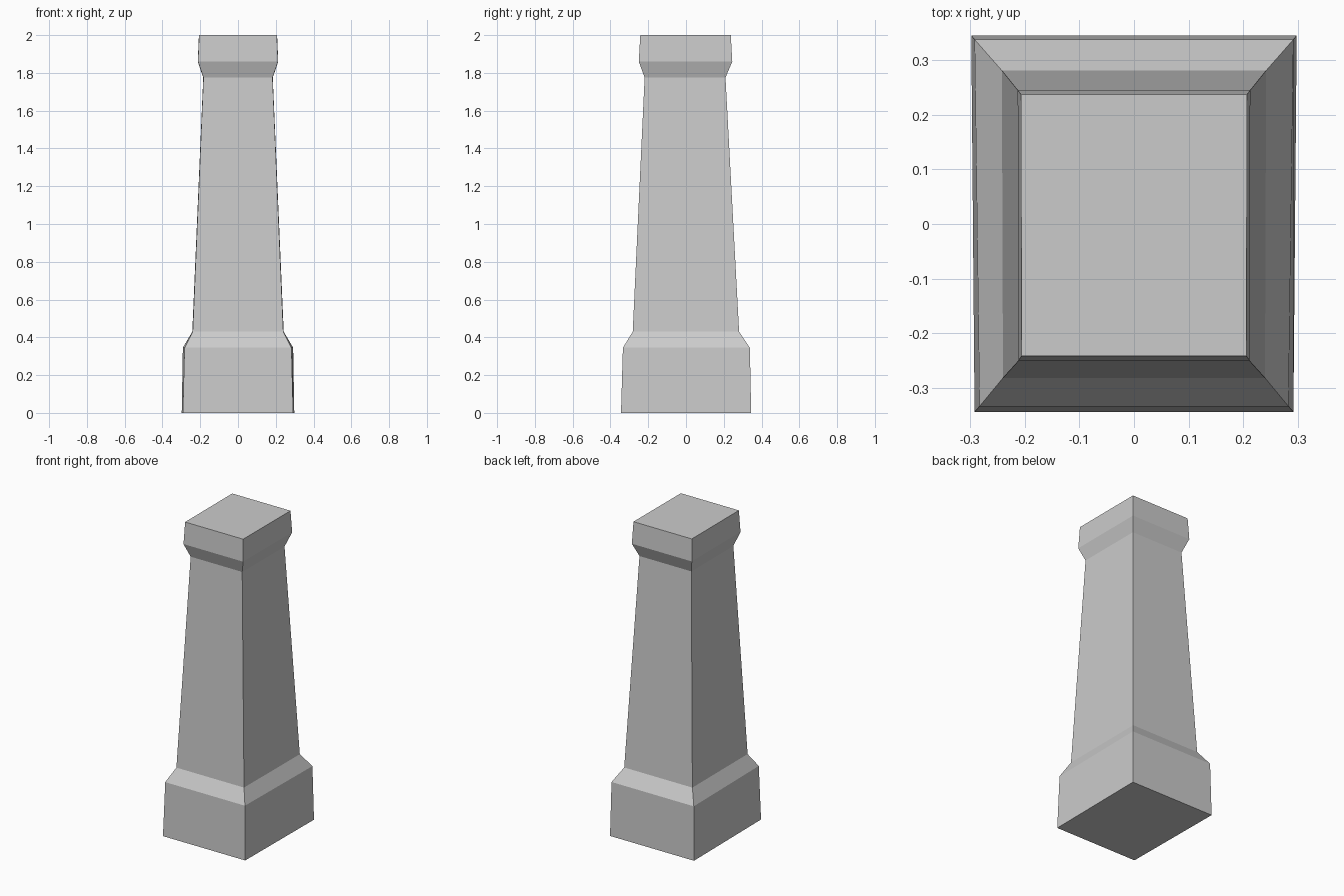
import bpy, bmesh

if "Cube" in bpy.data.objects:
    bpy.data.objects.remove(bpy.data.objects["Cube"])

# Profile rings: height, half width at front, half width at back, front y, back y
RINGS = [
    (0.0,   0.292, 0.298, -0.344, 0.345),   # base bottom
    (0.345, 0.283, 0.292, -0.334, 0.338),   # base top
    (0.43,  0.240, 0.242, -0.282, 0.281),   # shaft bottom
    (1.775, 0.183, 0.184, -0.219, 0.209),   # shaft top
    (1.86,  0.212, 0.213, -0.250, 0.245),   # cap flare
    (2.0,   0.206, 0.207, -0.242, 0.237),   # cap top
]

# Loft the rings into one closed pillar
bm = bmesh.new()
loops = []
for z, front, back, y0, y1 in RINGS:
    corners = [(-front, y0), (front, y0), (back, y1), (-back, y1)]
    loops.append([bm.verts.new((x, y, z)) for x, y in corners])
for low, high in zip(loops, loops[1:]):
    for i in range(4):
        j = (i + 1) % 4
        bm.faces.new((low[i], low[j], high[j], high[i]))
bm.faces.new(loops[0][::-1])
bm.faces.new(loops[-1])
bmesh.ops.recalc_face_normals(bm, faces=bm.faces[:])

mesh = bpy.data.meshes.new("stone_pillar")
bm.to_mesh(mesh)
bm.free()
pillar = bpy.data.objects.new("stone_pillar", mesh)
bpy.context.collection.objects.link(pillar)
